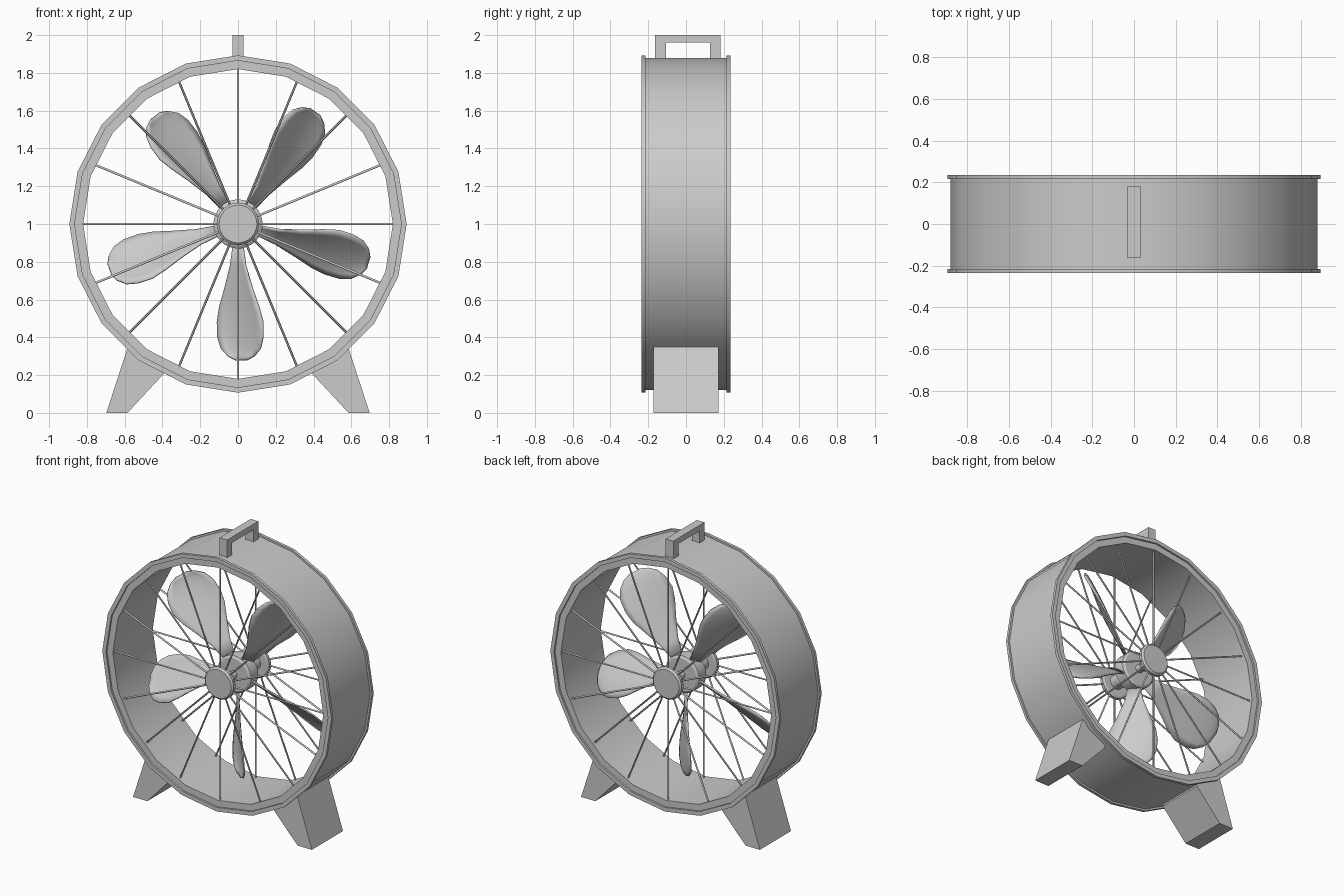
import bpy, bmesh, math
from mathutils import Vector, Matrix

if "Cube" in bpy.data.objects:
    bpy.data.objects.remove(bpy.data.objects["Cube"])

C = Vector((0, 0, 1))


def finish(name, bm, angle=30):
    bmesh.ops.remove_doubles(bm, verts=bm.verts, dist=1e-5)
    bmesh.ops.recalc_face_normals(bm, faces=bm.faces)
    me = bpy.data.meshes.new(name)
    bm.to_mesh(me)
    bm.free()
    ob = bpy.data.objects.new(name, me)
    bpy.context.collection.objects.link(ob)
    bpy.ops.object.select_all(action='DESELECT')
    ob.select_set(True)
    bpy.context.view_layer.objects.active = ob
    if angle:
        bpy.ops.object.shade_smooth_by_angle(angle=math.radians(angle))
    return ob


def lathe(name, profile, n, closed=False):
    """Spin (radius, y) profile about the fan axis."""
    bm = bmesh.new()
    rings = []
    for i in range(n):
        a = 2 * math.pi * i / n
        rings.append([bm.verts.new(C + Vector((r * math.cos(a), y, r * math.sin(a))))
                      for r, y in profile])
    m = len(profile)
    for i in range(n):
        p, q = rings[i], rings[(i + 1) % n]
        for j in range(m if closed else m - 1):
            k = (j + 1) % m
            bm.faces.new((p[j], p[k], q[k], q[j]))
    if not closed:
        bm.faces.new([r[0] for r in rings])
        bm.faces.new([r[-1] for r in rings])
    return finish(name, bm)


def prism(name, pts, axis, a, b):
    """Extrude a 2D outline (u, z) along x or y from a to b."""
    bm = bmesh.new()
    pos = lambda u, z, w: (u, w, z) if axis == 'y' else (w, u, z)
    f = bm.faces.new([bm.verts.new(pos(u, z, a)) for u, z in pts])
    ext = bmesh.ops.extrude_face_region(bm, geom=[f])['geom']
    d = Vector((0, b - a, 0)) if axis == 'y' else Vector((b - a, 0, 0))
    bmesh.ops.translate(bm, vec=d, verts=[v for v in ext if isinstance(v, bmesh.types.BMVert)])
    return finish(name, bm, None)


# Drum housing with flanged, stepped rims
half = [(0.88, 0.215), (0.893, 0.215), (0.893, 0.235), (0.865, 0.235), (0.865, 0.222), (0.82, 0.222)]
lathe("housing", half + [(r, -y) for r, y in reversed(half)], 20, True)

# Front and rear guards: cap, collar and radial wires
for side, label in ((-1, "front"), (1, "rear")):
    lathe(label + "_guard_cap", [(r, side * y) for r, y in
          ((0.10, 0.18), (0.112, 0.187), (0.112, 0.208), (0.10, 0.22))], 32)
    lathe(label + "_collar", [(r, side * y) for r, y in
          ((0.05, 0.185), (0.05, 0.12), (0.04, 0.105))], 20)
    bm = bmesh.new()
    for i in range(16):
        a = 2 * math.pi * i / 16
        d = Vector((math.cos(a), 0, math.sin(a)))
        rot = d.to_track_quat('Z', 'Y').to_matrix().to_4x4()
        mid = C + d * 0.455 + Vector((0, side * 0.197, 0))
        bmesh.ops.create_cone(bm, cap_ends=True, segments=6, radius1=0.006, radius2=0.006,
                              depth=0.74, matrix=Matrix.Translation(mid) @ rot)
    finish(label + "_guard_wires", bm, 60)

# Axle and blade hub
lathe("axle", [(0.028, -0.19), (0.028, 0.19)], 16)
lathe("blade_hub", [(0.115, -0.05), (0.13, -0.04), (0.13, 0.04), (0.115, 0.05)], 32)

# Blades: (radius, left edge, right edge, pitch slope) seen from the front
stations = [(0.11, -0.025, 0.025, 1.2), (0.22, -0.04, 0.04, 1.2), (0.34, -0.07, 0.075, 1.15),
            (0.44, -0.098, 0.11, 1.08), (0.52, -0.11, 0.132, 1.0), (0.60, -0.108, 0.132, 0.92),
            (0.66, -0.09, 0.118, 0.85), (0.70, -0.055, 0.085, 0.8), (0.72, -0.015, 0.045, 0.78)]
COLS = 8
for b in range(5):
    rot = Matrix.Rotation(-2 * math.pi * b / 5, 4, 'Y')
    bm = bmesh.new()
    rows = []
    for r, l, h, k in stations:
        row = []
        for j in range(COLS + 1):
            t = j / COLS
            x = l + (h - l) * t
            y = -k * x + 0.025 * (h - l) / 0.24 * (1 - (2 * t - 1) ** 2)
            row.append(bm.verts.new(C + rot @ Vector((x, y, -r))))
        rows.append(row)
    for p, q in zip(rows, rows[1:]):
        for j in range(COLS):
            bm.faces.new((p[j], p[j + 1], q[j + 1], q[j]))
    blade = finish("blade_%d" % (b + 1), bm, 40)
    mod = blade.modifiers.new("thickness", 'SOLIDIFY')
    mod.thickness = 0.01
    mod.offset = 0

# Splayed feet
for s, label in ((-1, "left"), (1, "right")):
    prism(label + "_foot", [(s * x, z) for x, z in
          ((0.697, 0), (0.585, 0), (0.39, 0.21), (0.40, 0.26), (0.55, 0.37), (0.583, 0.35))],
          'y', -0.173, 0.173)

# Carry handle
prism("handle", [(-0.163, 1.86), (-0.163, 2.0), (0.183, 2.0), (0.183, 1.86),
                 (0.127, 1.86), (0.127, 1.96), (-0.107, 1.96), (-0.107, 1.86)], 'x', -0.03, 0.03)
